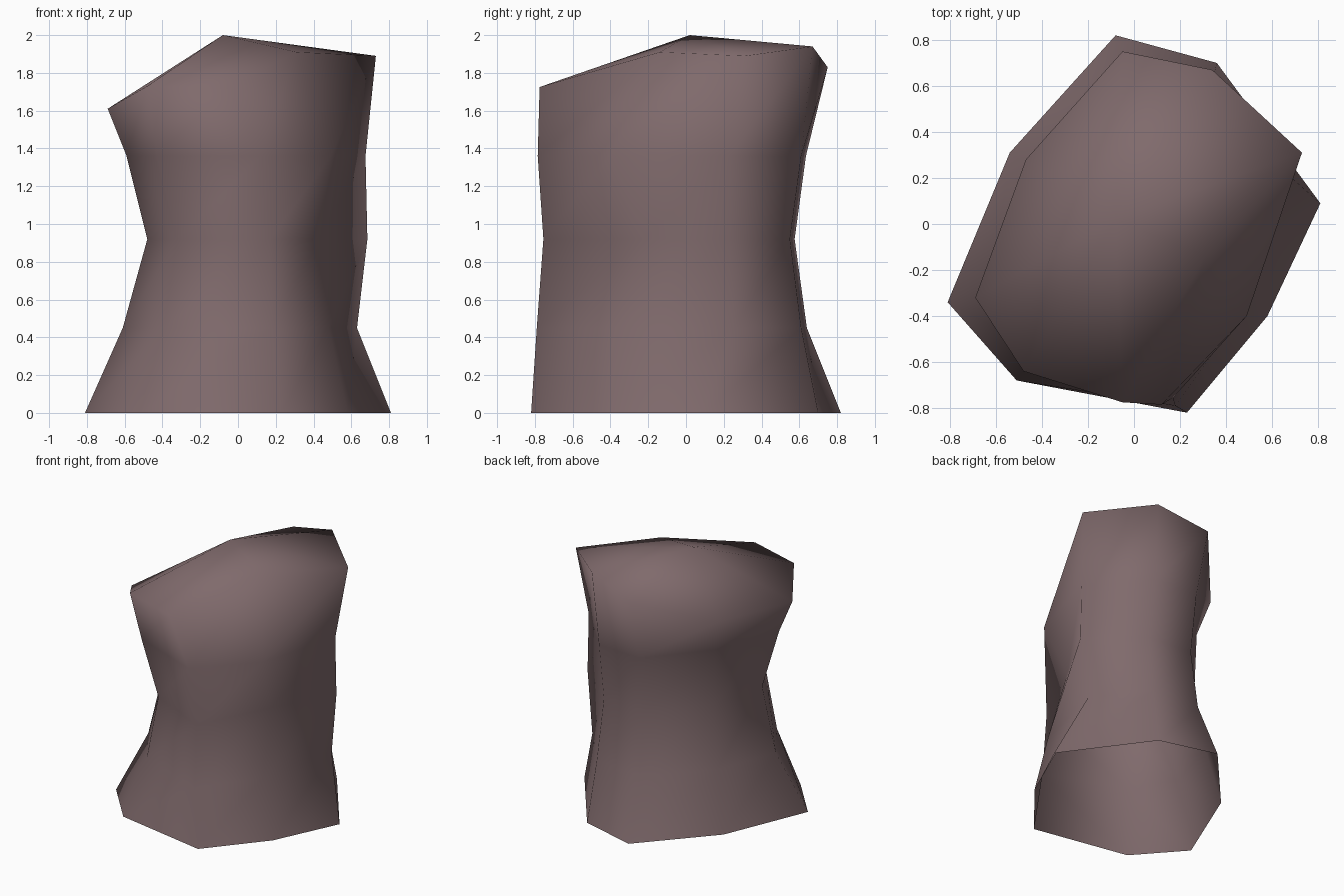
import bpy, bmesh

if "Cube" in bpy.data.objects:
    bpy.data.objects.remove(bpy.data.objects["Cube"])

# one flat colour
mat = bpy.data.materials.new("dusty mauve stone")
mat.diffuse_color = (0.215, 0.145, 0.15, 1)
mat.use_nodes = True
mat.node_tree.nodes["Principled BSDF"].inputs["Base Color"].default_value = mat.diffuse_color

# eight-sided cross-sections, anticlockwise from the left corner
foot = [(-.81, -.34), (-.51, -.68), (.23, -.82), (.58, -.40),
        (.81, .09), (.36, .70), (-.08, .82), (-.54, .31)]
lower = [(-.61, -.23), (-.39, -.56), (.18, -.79), (.48, -.37),
         (.63, .25), (.34, .61), (-.05, .64), (-.44, .25)]
waist = [(-.48, -.25), (-.32, -.52), (.17, -.755), (.43, -.22),
         (.685, .23), (.32, .55), (-.04, .575), (-.38, .21)]
chest = [(-.59, -.30), (-.43, -.57), (.12, -.785), (.49, -.40),
         (.675, .23), (.32, .61), (-.04, .635), (-.40, .21)]
rim = [(-.69, -.32), (-.48, -.64), (-.05, -.775), (.31, -.14),
       (.73, .31), (.34, .67), (-.05, .75), (-.47, .28)]
rim_heights = [1.61, 1.73, 1.725, 1.91, 1.89, 1.94, 1.83, 1.62]

rings = [[(x, y, z) for x, y in ring]
         for ring, z in ((foot, 0), (lower, .45), (waist, .92), (chest, 1.36))]
rings.append([(x, y, z) for (x, y), z in zip(rim, rim_heights)])

# loft the waisted wall, open underneath
bm = bmesh.new()
loops = [[bm.verts.new(p) for p in ring] for ring in rings]
for a, b in zip(loops, loops[1:]):
    for i in range(8):
        j = (i + 1) % 8
        bm.faces.new((a[i], a[j], b[j], b[i]))

# slanted peak over the rim
peak = bm.verts.new((-.08, .02, 2.0))
top = loops[-1]
for i in range(8):
    bm.faces.new((top[i], top[(i + 1) % 8], peak))

for f in bm.faces:
    f.smooth = True
mesh = bpy.data.meshes.new("rock_pillar")
bm.to_mesh(mesh)
bm.free()
mesh.materials.append(mat)
bpy.context.collection.objects.link(bpy.data.objects.new("rock_pillar", mesh))
